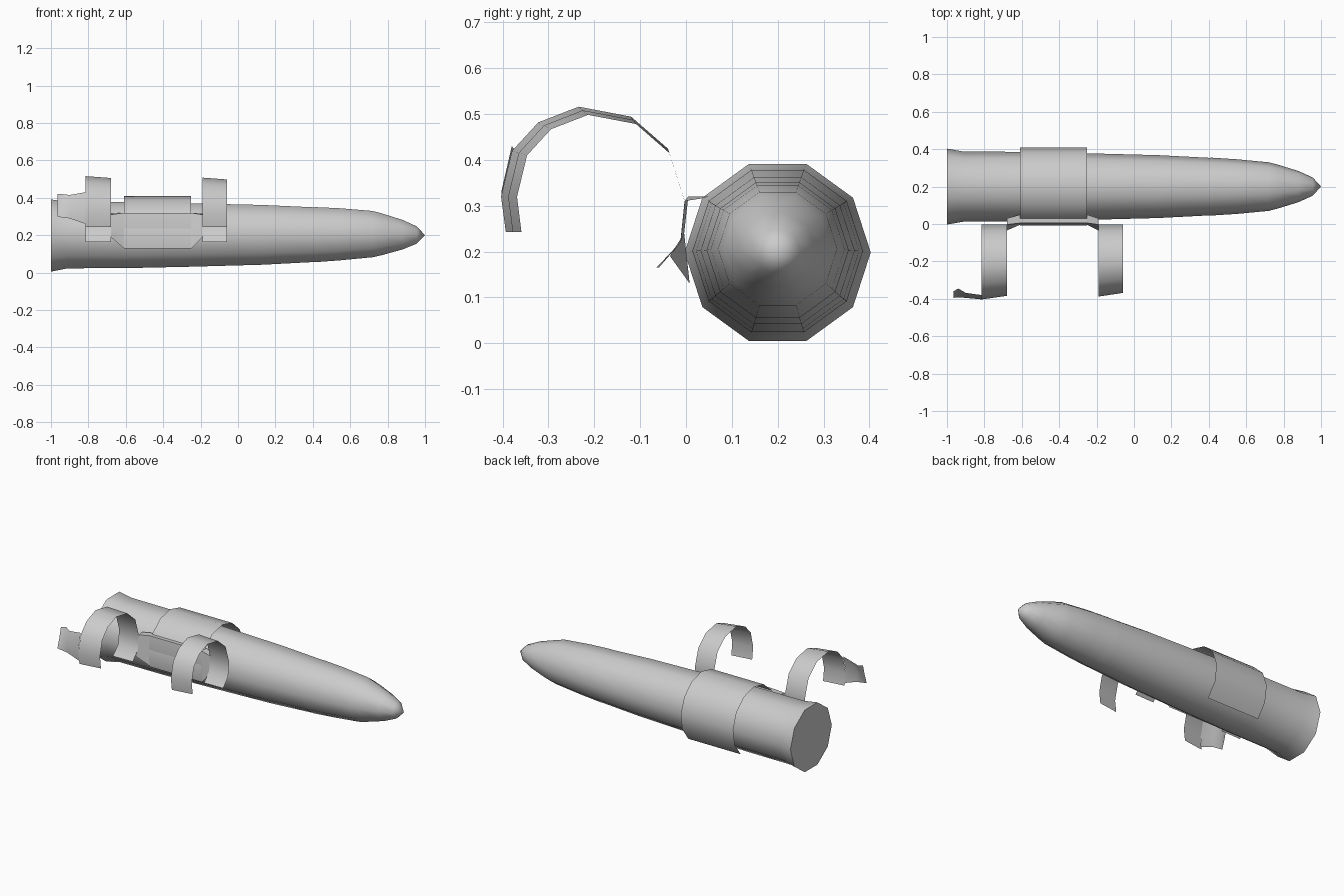
import bpy, bmesh, math

if "Cube" in bpy.data.objects:
    bpy.data.objects.remove(bpy.data.objects["Cube"])

AXIS_Y, AXIS_Z = 0.2, 0.2
SIDES = 10


def finish(name, bm, angle=50):
    bmesh.ops.remove_doubles(bm, verts=bm.verts, dist=1e-5)
    bmesh.ops.recalc_face_normals(bm, faces=bm.faces)
    me = bpy.data.meshes.new(name)
    bm.to_mesh(me)
    bm.free()
    ob = bpy.data.objects.new(name, me)
    bpy.context.collection.objects.link(ob)
    bpy.ops.object.select_all(action='DESELECT')
    bpy.context.view_layer.objects.active = ob
    ob.select_set(True)
    bpy.ops.object.shade_smooth_by_angle(angle=math.radians(angle))
    return ob


def loft(bm, rows, closed=False):
    """Skin neighbouring rows of points with quads."""
    vs = [[bm.verts.new(p) for p in r] for r in rows]
    for a, b in zip(vs, vs[1:]):
        n = len(a)
        for i in range(n if closed else n - 1):
            j = (i + 1) % n
            bm.faces.new((a[i], a[j], b[j], b[i]))
    return vs


def arc(x, r, start, end, n, cy=AXIS_Y, cz=AXIS_Z):
    """Points round the x direction, angles in degrees from +y towards +z."""
    pts = []
    for i in range(n):
        t = math.radians(start + (end - start) * i / (n - 1))
        pts.append((x, cy + r * math.cos(t), cz + r * math.sin(t)))
    return pts


def turned(name, profile, cap_start=False, tip=None):
    bm = bmesh.new()
    rows = [arc(x, r, -72, 288, SIDES + 1, AXIS_Y, z)[:-1] for x, r, z in profile]
    vs = loft(bm, rows, closed=True)
    if cap_start:
        bm.faces.new(vs[0])
    if tip:
        t = bm.verts.new(tip)
        for i in range(SIDES):
            bm.faces.new((vs[-1][i], vs[-1][(i + 1) % SIDES], t))
    return finish(name, bm)


# Tapered barrel and pointed nose: x, radius, axis height
turned("barrel", [(-1.0, 0.203, 0.198), (-0.91, 0.187, 0.201), (-0.6, 0.186, 0.201),
                  (-0.25, 0.178, 0.201), (0.13, 0.168, 0.202), (0.42, 0.153, 0.203)],
       cap_start=True)
turned("nose", [(0.41, 0.155, 0.203), (0.55, 0.146, 0.205), (0.72, 0.130, 0.206),
                (0.77, 0.117, 0.205), (0.88, 0.083, 0.203), (0.955, 0.049, 0.201)],
       tip=(1.0, 0.2, 0.2))

# Holder sleeve wrapping the barrel, open underneath
bm = bmesh.new()
loft(bm, [arc(x, 0.209, -50, 200, 10) for x in (-0.61, -0.25)])
finish("sleeve", bm)

# Flat mounting plate on the front of the sleeve
bm = bmesh.new()
loft(bm, [[(x, 0.05, 0.32), (x, 0.005, 0.32), (x, -0.004, 0.24), (x, 0.008, 0.13)]
          for x in (-0.61, -0.25)])
finish("mounting_plate", bm, 30)

# Forearm clamps: open hoops, slightly narrower at their right edge
hoop = [(-0.062, 0.165), (-0.012, 0.22), (-0.003, 0.31), (-0.038, 0.42), (-0.115, 0.487),
        (-0.225, 0.508), (-0.31, 0.475), (-0.365, 0.415), (-0.388, 0.32), (-0.378, 0.243)]


def clamp_row(x, s):
    return [(x, y * s, 0.31 + (z - 0.31) * (s if z > 0.31 else 1)) for y, z in hoop]


for name, x0, x1, s0, s1 in (("left_clamp", -0.815, -0.68, 1.04, 0.99),
                             ("right_clamp", -0.19, -0.06, 1.0, 0.95)):
    bm = bmesh.new()
    loft(bm, [clamp_row(x0, s0), clamp_row(x1, s1)])
    finish(name, bm)

# Short webs joining the plate to each clamp
for name, xa, xb in (("left_web", -0.61, -0.68), ("right_web", -0.25, -0.19)):
    bm = bmesh.new()
    loft(bm, [[(xa, 0.05, 0.32), (xa, 0.005, 0.32), (xa, -0.004, 0.24), (xa, 0.008, 0.13)],
              [(xb, 0.03, 0.315), (xb, -0.003, 0.31), (xb, -0.012, 0.22), (xb, -0.035, 0.19)]])
    finish(name, bm, 30)

# Trigger tab running back from the free end of the left clamp
bm = bmesh.new()
loft(bm, [[(-0.815, -0.38, 0.43), (-0.815, -0.403, 0.33), (-0.815, -0.392, 0.26)],
          [(-0.90, -0.368, 0.415), (-0.90, -0.395, 0.35), (-0.90, -0.392, 0.29)],
          [(-0.94, -0.345, 0.42), (-0.94, -0.375, 0.36), (-0.94, -0.392, 0.295)],
          [(-0.965, -0.36, 0.42), (-0.965, -0.375, 0.36), (-0.965, -0.395, 0.30)]])
finish("trigger_tab", bm)
